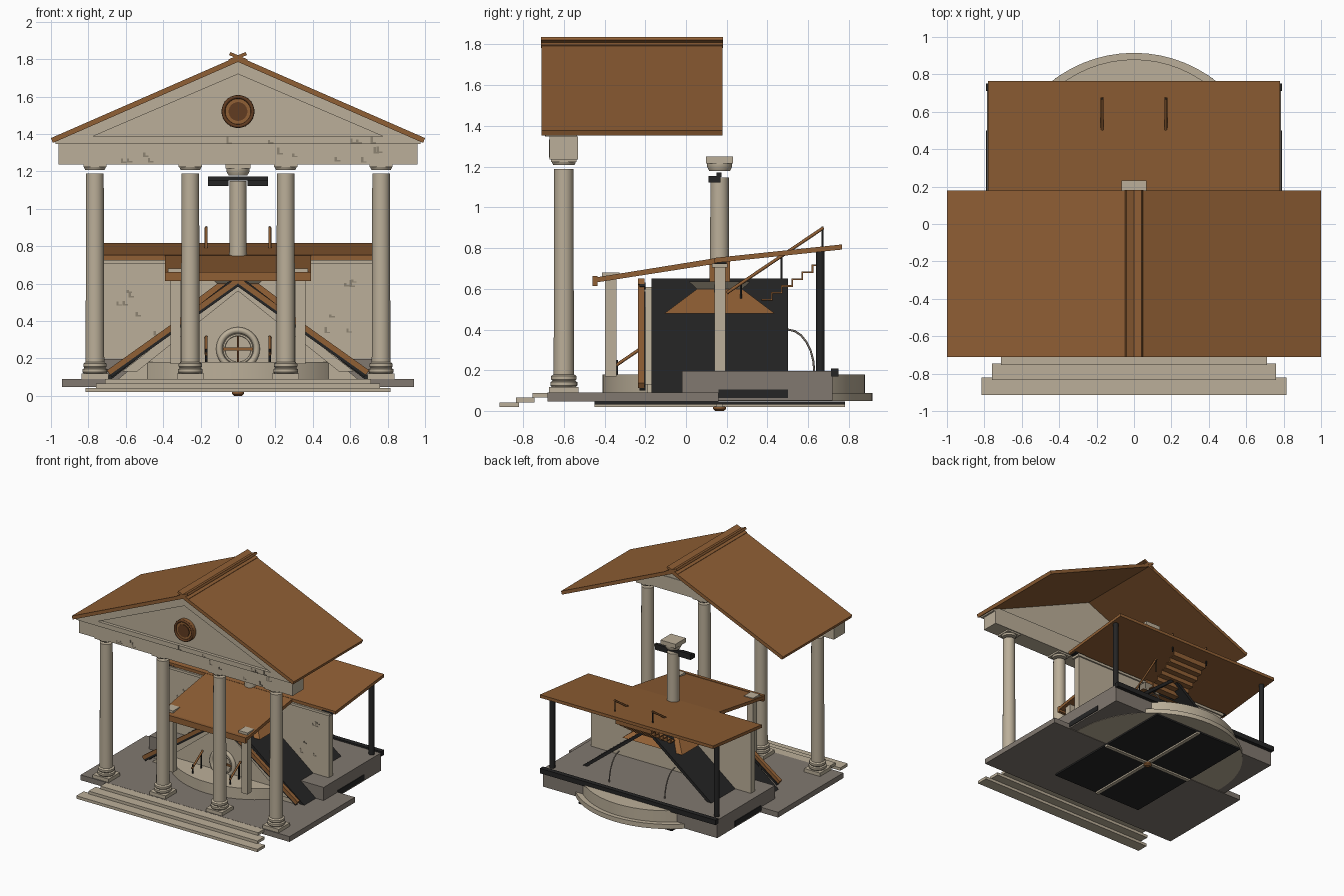
import bpy, bmesh, math, random
from mathutils import Vector

if "Cube" in bpy.data.objects:
    bpy.data.objects.remove(bpy.data.objects["Cube"])

random.seed(4)

def material(name, rgb):
    m = bpy.data.materials.new(name)
    m.diffuse_color = (*rgb, 1)
    m.use_nodes = True
    m.node_tree.nodes["Principled BSDF"].inputs["Base Color"].default_value = m.diffuse_color
    return m

STONE = material("pale stone", (0.50, 0.43, 0.32))
FLOOR = material("grey stone", (0.22, 0.19, 0.16))
CRACK = material("crack stone", (0.27, 0.23, 0.17))
WOOD = material("brown roof", (0.28, 0.115, 0.035))
DARK = material("dark brown", (0.12, 0.045, 0.015))
BLACK = material("black iron", (0.018, 0.018, 0.018))

def finish(name, bm, mat, smooth=False):
    bmesh.ops.recalc_face_normals(bm, faces=bm.faces)
    me = bpy.data.meshes.new(name)
    bm.to_mesh(me)
    bm.free()
    ob = bpy.data.objects.new(name, me)
    bpy.context.collection.objects.link(ob)
    me.materials.append(mat)
    if smooth:
        bpy.ops.object.select_all(action='DESELECT')
        ob.select_set(True)
        bpy.context.view_layer.objects.active = ob
        bpy.ops.object.shade_smooth_by_angle(angle=math.radians(35))
    return ob

def box(name, x, y, z, mat):
    """Box from (min, max) pairs."""
    bm = bmesh.new()
    for v in bmesh.ops.create_cube(bm, size=1)['verts']:
        v.co = [p[0] + (c + 0.5) * (p[1] - p[0]) for c, p in zip(v.co, (x, y, z))]
    return finish(name, bm, mat)

def prism(name, profile, span, mat, axis='y'):
    """Extrude a profile (u, z) along y or x."""
    place = (lambda u, z, s: (u, s, z)) if axis == 'y' else (lambda u, z, s: (s, u, z))
    bm = bmesh.new()
    rings = [[bm.verts.new(place(u, z, s)) for u, z in profile] for s in span]
    n = len(profile)
    for r in rings:
        bm.faces.new(r)
    for i in range(n):
        j = (i + 1) % n
        bm.faces.new((rings[0][i], rings[0][j], rings[1][j], rings[1][i]))
    return finish(name, bm, mat)

def lathe(name, x, y, profile, mat, n=32):
    """Turned solid from (radius, z) pairs."""
    bm = bmesh.new()
    rings = [[bm.verts.new((x + r * math.cos(2 * math.pi * i / n), y + r * math.sin(2 * math.pi * i / n), z))
              for i in range(n)] for r, z in profile]
    bm.faces.new(rings[0])
    bm.faces.new(rings[-1])
    for a, b in zip(rings, rings[1:]):
        for i in range(n):
            j = (i + 1) % n
            bm.faces.new((a[i], a[j], b[j], b[i]))
    return finish(name, bm, mat, True)

def rod(name, points, r, mat):
    cu = bpy.data.curves.new(name, 'CURVE')
    cu.dimensions = '3D'
    cu.bevel_depth, cu.bevel_resolution, cu.use_fill_caps = r, 2, True
    sp = cu.splines.new('POLY')
    sp.points.add(len(points) - 1)
    for p, co in zip(sp.points, points):
        p.co = (*co, 1)
    cu.materials.append(mat)
    ob = bpy.data.objects.new(name, cu)
    bpy.context.collection.objects.link(ob)
    return ob

def disc_front(name, x, y, z, r, depth, mat):
    ob = lathe(name, 0, 0, [(r, 0), (r, depth)], mat, 40)
    ob.rotation_euler = (math.pi / 2, 0, 0)
    ob.location = (x, y, z)

def ring_front(name, y, z, R, r, mat):
    pts = [(R * math.cos(a * math.pi / 20), y, z + R * math.sin(a * math.pi / 20)) for a in range(40)]
    rod(name, pts, r, mat).data.splines[0].use_cyclic_u = True

def cracks(name, xs, zs, y, count):
    for i in range(count):
        x, z, h = random.uniform(*xs), random.uniform(*zs), random.uniform(0.015, 0.04)
        box(name, (x, x + 0.012), (y - 0.002, y + 0.002), (z, z + h), CRACK)
        box(name, (x, x + 0.03), (y - 0.002, y + 0.002), (z, z + 0.007), CRACK)

# Bases and front steps
box("portico_floor", (-.94, .94), (-.68, .16), (.047, .09), FLOOR)
lathe("lower_round_step", 0, .2, [(.715, .05), (.715, .088)], STONE, 64)
lathe("upper_round_step", 0, .235, [(.645, .06), (.645, .18)], STONE, 64)
box("house_floor", (-.785, .785), (-.02, .72), (.052, .197), FLOOR)
for i, (hw, y0, y1) in enumerate([(.815, -.915, -.82), (.76, -.835, -.745), (.71, -.755, -.68)]):
    box("front_step", (-hw, hw), (y0, y1), (.02 + i * .023, .043 + i * .023), STONE)

# Underside panel with bars and knob
box("under_panel", (-.42, .42), (-.45, .78), (.033, .046), BLACK)
box("under_bar_long", (-.015, .015), (-.45, .78), (.02, .034), STONE)
box("under_bar_cross", (-.42, .42), (.15, .18), (.02, .034), STONE)
lathe("under_knob", 0, .165, [(.02, 0), (.032, .01), (.032, .022)], WOOD, 16)

# Portico columns, each with base, shaft and floating capital
for x in (-.765, -.255, .255, .765):
    box("column_plinth", (x - .072, x + .072), (-.672, -.528), (.09, .118), STONE)
    lathe("column_base", x, -.6, [(.06, .118), (.066, .126), (.066, .142), (.056, .148),
                                  (.062, .156), (.062, .172), (.05, .18)], STONE)
    lathe("column_shaft", x, -.6, [(.05, .175), (.047, 1.188)], STONE)
    lathe("column_capital", x, -.6, [(.052, 1.208), (.06, 1.225)], STONE)
    box("column_abacus", (x - .062, x + .062), (-.662, -.538), (1.222, 1.238), STONE)

# Entablature and pediment
box("entablature", (-.96, .96), (-.67, -.53), (1.236, 1.347), STONE)
box("cornice", (-.975, .975), (-.69, -.535), (1.347, 1.385), STONE)
prism("tympanum", [(-.93, 1.385), (.93, 1.385), (0, 1.79)], (-.665, -.55), STONE)
for s in (-1, 1):
    prism("raking_cornice", [(s * .93, 1.385), (0, 1.785), (0, 1.72), (s * .78, 1.385)], (-.69, -.64), STONE)
cracks("entablature_crack", (-.9, .87), (1.24, 1.31), -.67, 10)
cracks("cornice_crack", (-.9, .87), (1.348, 1.35), -.69, 5)
disc_front("medallion", 0, -.66, 1.52, .088, .035, WOOD)
ring_front("medallion_rim", -.697, 1.52, .078, .01, DARK)
disc_front("medallion_centre", 0, -.69, 1.52, .05, .012, DARK)

# Main gable roof and ridge cap
for s in (-1, 1):
    prism("main_roof_slope", [(0, 1.815), (s * 1.0, 1.378), (s * .99, 1.352), (0, 1.785)], (-.71, .18), WOOD)
    prism("ridge_cap", [(s * -.04, 1.838), (s * .052, 1.798), (s * .045, 1.782), (s * -.048, 1.822)],
          (-.712, .182), WOOD)

# Cross wall
box("cross_wall", (-.72, .72), (.14, .193), (.1, .705), STONE)
box("cross_wall_coping", (-.735, .735), (.128, .205), (.705, .725), STONE)
for s in (-1, 1):
    cracks("wall_crack", sorted((s * .45, s * .66)), (.25, .62), .14, 6)

# Tent-shaped black roof, its gable wall and barge beams
for s in (-1, 1):
    prism("tent_slope", [(0, .65), (s * .715, .09), (s * .675, .09), (0, .62)], (-.17, .5), BLACK)
    prism("barge_beam", [(s * -.02, .65), (s * .70, .137), (s * .685, .112), (s * -.035, .625)], (-.235, -.205), WOOD)
    prism("barge_beam_edge", [(s * -.03, .63), (s * .685, .115), (s * .675, .1), (s * -.04, .612)], (-.228, -.2), BLACK)
    prism("gable_rake", [(0, .61), (s * .62, .13), (s * .54, .13), (0, .56)], (-.205, -.17), STONE)
prism("gable_wall", [(-.64, .09), (.64, .09), (0, .61)], (-.19, -.16), STONE)

# Round window and entry rails
ring_front("window_ring", -.195, .25, .1, .017, STONE)
ring_front("window_inner_ring", -.197, .25, .075, .006, STONE)
box("window_bar_flat", (-.08, .08), (-.205, -.192), (.243, .257), WOOD)
box("window_bar_upright", (-.005, .005), (-.205, -.192), (.18, .32), DARK)
for x in (-.17, .17):
    rod("entry_rail", [(x, -.35, .22), (x, -.21, .315)], .008, WOOD)
    rod("entry_post", [(x, -.34, .18), (x, -.34, .25)], .006, BLACK)
    rod("entry_post", [(x, -.23, .18), (x, -.23, .3)], .006, BLACK)

# Porch pillars and low roofs
for x in (-.335, .335):
    box("porch_pillar", (x - .027, x + .027), (-.397, -.342), (.17, .66), STONE)
    box("porch_pillar_cap", (x - .04, x + .04), (-.413, -.327), (.655, .68), STONE)
prism("porch_roof", [(-.45, .63), (-.45, .655), (.17, .755), (.17, .727)], (-.39, .39), WOOD, 'x')
box("porch_fascia", (-.39, .39), (-.46, -.435), (.615, .662), WOOD)
prism("rear_roof", [(.14, .727), (.14, .752), (.765, .818), (.765, .793)], (-.78, .78), WOOD, 'x')

# Rear posts and black sills
for s in (-1, 1):
    lathe("rear_post", s * .74, .66, [(.021, .19), (.021, .795)], BLACK, 16)
    box("side_sill", sorted((s * .77, s * .79)), (.16, .5), (.063, .105), BLACK)
    box("wall_bracket", sorted((s * .66, s * .76)), (.14, .2), (.723, .738), BLACK)
    rod("rear_cable", [(s * .25, .5 + .13 * math.sin(t * math.pi / 12), .19 + .21 * math.cos(t * math.pi / 12))
                       for t in range(7)], .005, FLOOR)
box("rear_sill", (-.79, .79), (.712, .75), (.17, .21), BLACK)

# Hood and chimney column
def square_frustum(name, h0, z0, h1, z1, mat):
    ob = lathe(name, 0, 0, [(h0 * math.sqrt(2), z0), (h1 * math.sqrt(2), z1)], mat, 4)
    ob.rotation_euler.z = math.pi / 4
    ob.location.y = .165

square_frustum("hood", .27, .48, .11, .6, WOOD)
square_frustum("hood_collar", .11, .598, .15, .635, STONE)
square_frustum("hood_neck", .05, .635, .05, .735, WOOD)
lathe("chimney_column", 0, .165, [(.047, .72), (.045, 1.148)], STONE)
lathe("chimney_capital", 0, .165, [(.05, 1.178), (.062, 1.2), (.062, 1.215)], STONE)
square_frustum("chimney_cap", .067, 1.215, .067, 1.25, STONE)
for s in (-1, 1):
    box("chimney_bar", sorted((s * .05, s * .16)), (.11, .17), (1.123, 1.153), BLACK)
box("chimney_crossbar", (-.16, .16), (.15, .175), (1.15, 1.172), BLACK)

# Rear stairs with handrails
for i in range(6):
    y, z = .37 + i * .05, .55 + i * .034
    box("stair_tread", (-.16, .16), (y, y + .055), (z - .008, z), WOOD)
    box("stair_riser", (-.16, .16), (y + .047, y + .055), (z - .008, z + .034), WOOD)
for x in (-.17, .17):
    rod("stair_rail", [(x, .2, .58), (x, .675, .9)], .008, WOOD)
    for y, z0, z1 in ((.27, .55, .62), (.47, .65, .765), (.67, .74, .905)):
        rod("stair_rail_post", [(x, y, z0), (x, y, z1)], .005, BLACK)
